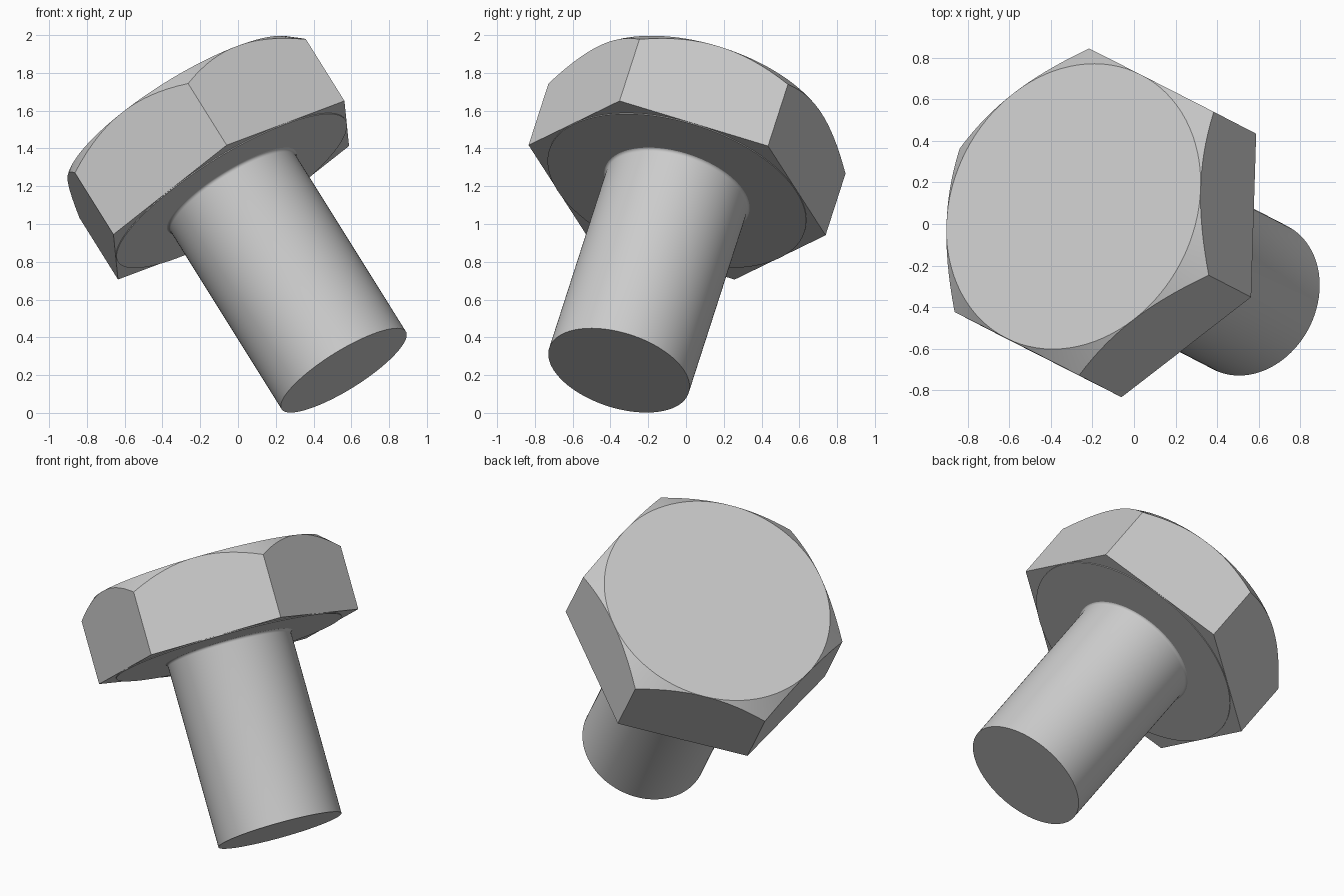
import bpy, bmesh
from math import cos, sin, pi, radians
from mathutils import Vector, Matrix

if "Cube" in bpy.data.objects:
    bpy.data.objects.remove(bpy.data.objects["Cube"])

# Bolt axis (tip to head) and placement
TIP = Vector((0.56, -0.355, 0.225))
axis = Vector((-0.511, 0.264, 0.818)).normalized()
corner = Vector((0.6, -0.305, 0.47))
u = (corner - axis * corner.dot(axis)).normalized()
PLACE = Matrix.Translation(TIP) @ Matrix((u, axis.cross(u), axis)).transposed().to_4x4()

LENGTH, HEAD_Z = 1.665, 1.166      # total length, underside of head
R_SHAFT, R_HEX = 0.388, 0.822
FLAT = R_HEX * cos(pi / 6)         # inner radius of hexagon
N = 96


def rings_to_object(name, rings):
    """Skin a stack of closed rings, capped at both ends."""
    bm = bmesh.new()
    loops = [[bm.verts.new(p) for p in ring] for ring in rings]
    for a, b in zip(loops, loops[1:]):
        for i in range(N):
            j = (i + 1) % N
            bm.faces.new((a[i], a[j], b[j], b[i]))
    bm.faces.new(loops[0][::-1])
    bm.faces.new(loops[-1])
    bmesh.ops.remove_doubles(bm, verts=bm.verts, dist=1e-4)
    bmesh.ops.recalc_face_normals(bm, faces=bm.faces)
    mesh = bpy.data.meshes.new(name)
    bm.to_mesh(mesh)
    bm.free()
    ob = bpy.data.objects.new(name, mesh)
    bpy.context.collection.objects.link(ob)
    ob.matrix_world = PLACE
    bpy.ops.object.select_all(action='DESELECT')
    bpy.context.view_layer.objects.active = ob
    ob.select_set(True)
    bpy.ops.object.shade_smooth_by_angle(angle=radians(30))
    return ob


angles = [2 * pi * i / N for i in range(N)]


def circle(r, z):
    return [(r * cos(t), r * sin(t), z) for t in angles]


def hex_radius(t):
    return FLAT / cos(t % (pi / 3) - pi / 6)


# Hex head with conical chamfer on its top corners
def hexagon(height):
    return [(hex_radius(t) * cos(t), hex_radius(t) * sin(t), height(hex_radius(t)))
            for t in angles]


slope = 0.1 / (R_HEX - FLAT)
rings_to_object("hex_head", [
    hexagon(lambda r: HEAD_Z),
    hexagon(lambda r: LENGTH - (r - FLAT) * slope),
    circle(FLAT, LENGTH),
])

# Thin bearing face under the head
rings_to_object("bearing_face", [circle(FLAT - 0.002, HEAD_Z - 0.005),
                                 circle(FLAT - 0.002, HEAD_Z + 0.02)])

# Shank with a small fillet where it meets the head
F = 0.02
fillet = [circle(R_SHAFT + F * (1 - cos(a)), HEAD_Z - F - 0.003 + F * sin(a))
          for a in (k * pi / 8 for k in range(5))]
rings_to_object("shank", [circle(R_SHAFT, 0)] + fillet + [circle(R_SHAFT + F, HEAD_Z + 0.02)])
